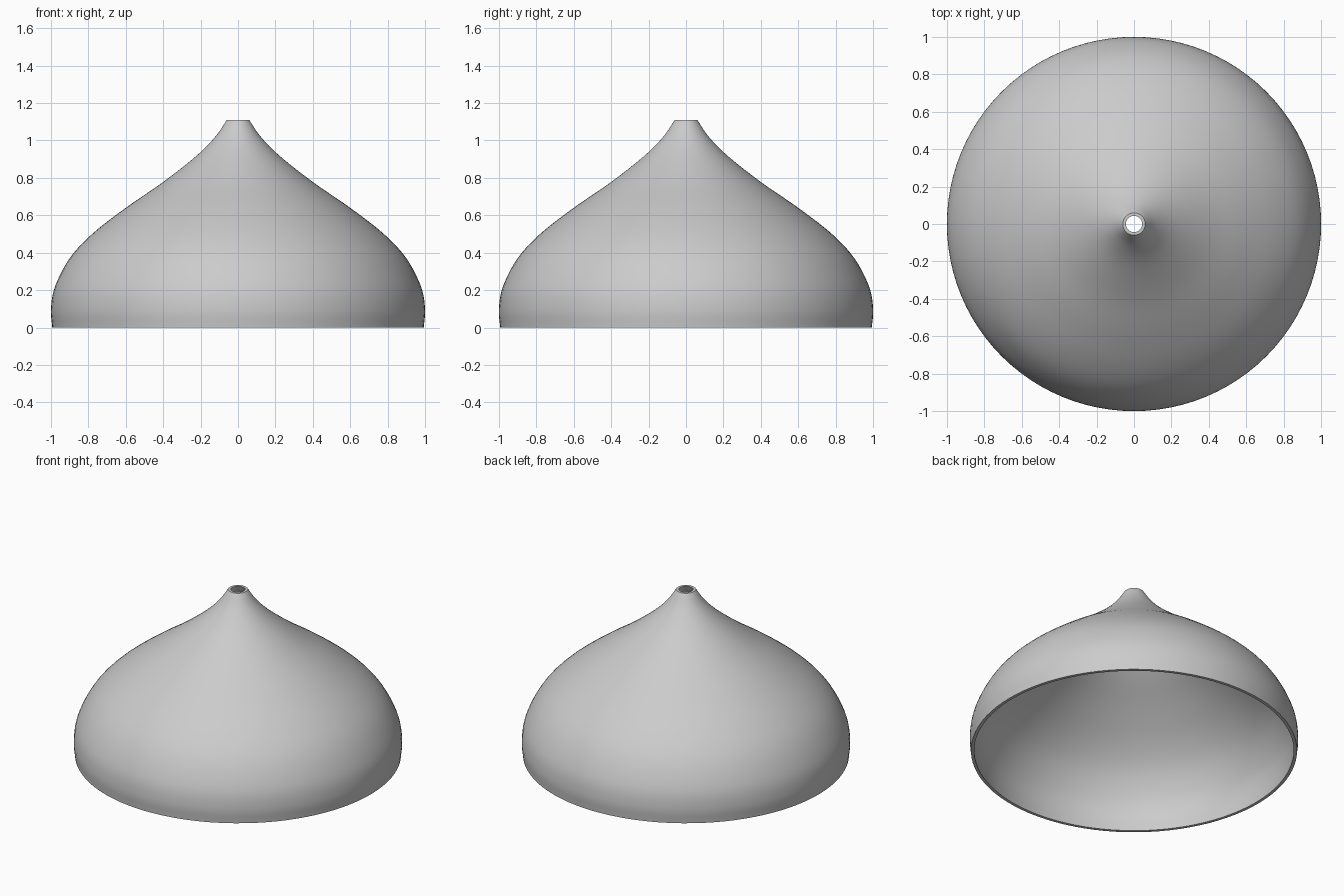
import bpy
import bmesh
import math
from mathutils import Vector

cube = bpy.data.objects.get("Cube")
if cube:
    bpy.data.objects.remove(cube, do_unlink=True)

WALL = 0.02
SEGMENTS = 96
STEPS = 5

# Outer silhouette as (radius, height), rim to neck
OUTLINE = [Vector(p) for p in (
    (0.993, 0), (1.0, 0.1), (0.978, 0.22), (0.9, 0.37), (0.78, 0.5),
    (0.6, 0.64), (0.4, 0.778), (0.22, 0.92), (0.12, 1.022), (0.06, 1.11))]


def smooth_path(points, steps):
    """Catmull-Rom curve through the points."""
    padded = [2 * points[0] - points[1], *points, 2 * points[-1] - points[-2]]
    path = []
    for a, b, c, d in zip(padded, padded[1:], padded[2:], padded[3:]):
        for i in range(steps):
            t = i / steps
            path.append(0.5 * (2 * b + (c - a) * t
                               + (2 * a - 5 * b + 4 * c - d) * t ** 2
                               + (3 * b - a - 3 * c + d) * t ** 3))
    return path + [points[-1]]


def inner_path(path, wall):
    """Offset the path inwards, keeping both ends level."""
    inner = []
    for i, p in enumerate(path):
        along = (path[min(i + 1, len(path) - 1)] - path[max(i - 1, 0)]).normalized()
        inner.append(p + wall * Vector((-along.y, along.x)))
    inner[0].y = path[0].y
    inner[-1].y = path[-1].y
    return inner


def lathe(name, loop, material):
    """Revolve a closed section around the z axis."""
    bm = bmesh.new()
    verts = [bm.verts.new((p.x, 0, p.y)) for p in loop]
    edges = [bm.edges.new((v, verts[i - 1])) for i, v in enumerate(verts)]
    bmesh.ops.spin(bm, geom=verts + edges, cent=(0, 0, 0), axis=(0, 0, 1),
                   angle=math.tau, steps=SEGMENTS, use_merge=True)
    bmesh.ops.remove_doubles(bm, verts=bm.verts, dist=1e-5)
    bmesh.ops.recalc_face_normals(bm, faces=bm.faces)
    mesh = bpy.data.meshes.new(name)
    bm.to_mesh(mesh)
    bm.free()
    mesh.materials.append(material)
    obj = bpy.data.objects.new(name, mesh)
    bpy.context.collection.objects.link(obj)
    bpy.ops.object.select_all(action='DESELECT')
    obj.select_set(True)
    bpy.context.view_layer.objects.active = obj
    bpy.ops.object.shade_smooth_by_angle(angle=math.radians(35))
    return obj


# Plain grey finish
grey = bpy.data.materials.new("light_grey")
grey.use_nodes = True
grey.diffuse_color = (0.6, 0.6, 0.6, 1)
grey.node_tree.nodes["Principled BSDF"].inputs["Base Color"].default_value = (0.6, 0.6, 0.6, 1)

# Hollow shade, open at the rim and at the neck
outer = smooth_path(OUTLINE, STEPS)
lathe("lamp_shade", outer + inner_path(outer, WALL)[::-1], grey)
